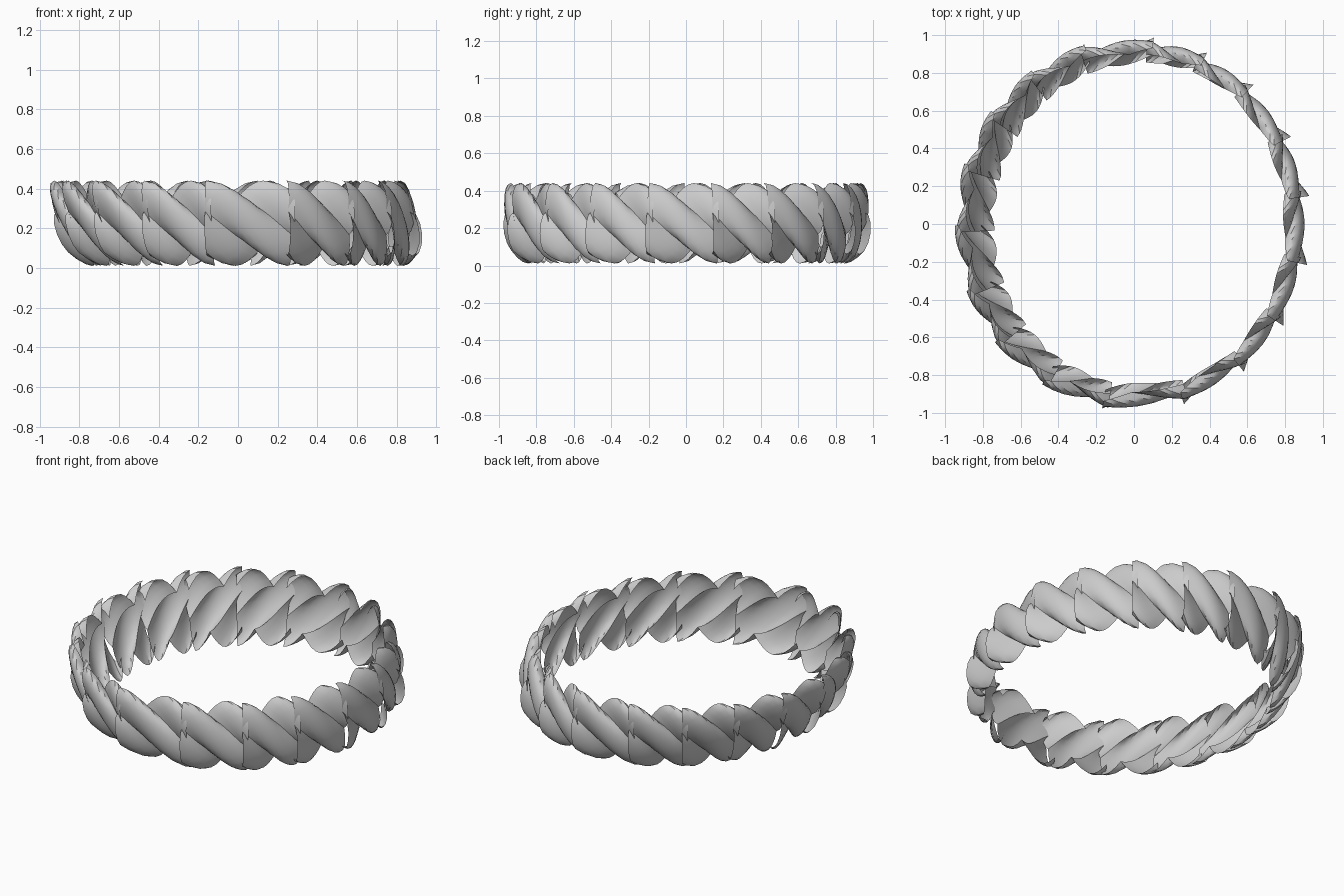
import bpy, bmesh
from math import sin, cos, pi, sqrt, radians

if "Cube" in bpy.data.objects:
    bpy.data.objects.remove(bpy.data.objects["Cube"])

# joints between rope lengths, in degrees round the ring
JOINTS = [-100, -73, -51, -32, -12, 9, 28, 48, 66, 84, 107,
          126, 144, 162, 181, 201, 219, 239, 260]
STEPS = 12          # 15 degrees of twist per step, so the mesh follows the strands
ARC = 12
RX, RY = 0.82, 0.885                    # ring radii
HALF_W, HALF_H, MID_Z = 0.092, 0.215, 0.226


def ring_point(t, u, z):
    """Place a section point (u outward, z up) on the leaning ring."""
    r = u + (0.14 - 0.23 * cos(t)) * z
    return (RX + r) * cos(t), (RY + r) * sin(t), MID_Z + z


def rope_radius(angle, phase):
    """Outline of three round strands laid together."""
    third = 2 * pi / 3
    d = (angle - phase + third / 2) % third - third / 2
    return 0.48 * cos(d) + sqrt(0.52 ** 2 - (0.48 * sin(d)) ** 2)


def rope_length(name, t0, t1):
    """Outer half-shell of a three-strand rope making half a turn."""
    bm = bmesh.new()
    a, b = ring_point(t0, 0, 0), ring_point(t1, 0, 0)
    rows = []
    for i in range(STEPS + 1):
        f = i / STEPS
        t = t0 + (t1 - t0) * f
        mx, my, _ = ring_point(t, 0, 0)
        dx = (a[0] + (b[0] - a[0]) * f - mx) * 0.8   # straighten the piece
        dy = (a[1] + (b[1] - a[1]) * f - my) * 0.8
        row = []
        for j in range(ARC + 1):
            q = -pi / 2 + pi * j / ARC
            r = rope_radius(q, pi / 2 - pi * f)
            u = HALF_W * r * cos(q) + 0.028 * (1 - f) ** 3   # start flares out
            x, y, z = ring_point(t, u, HALF_H * r * sin(q))
            row.append(bm.verts.new((x + dx, y + dy, z)))
        rows.append(row)
    for r0, r1 in zip(rows, rows[1:]):
        bm.faces.new((r0[0], r1[0], r0[1]))
        for j in range(1, ARC):
            bm.faces.new((r0[j], r1[j - 1], r1[j], r0[j + 1]))
        bm.faces.new((r0[ARC], r1[ARC - 1], r1[ARC]))
    # fix the one quad order that shares an edge with each border triangle
    bmesh.ops.recalc_face_normals(bm, faces=bm.faces[:])
    me = bpy.data.meshes.new(name)
    bm.to_mesh(me)
    bm.free()
    ob = bpy.data.objects.new(name, me)
    bpy.context.collection.objects.link(ob)
    bpy.ops.object.select_all(action='DESELECT')
    ob.select_set(True)
    bpy.context.view_layer.objects.active = ob
    bpy.ops.object.shade_smooth_by_angle(angle=radians(40))


# Twisted rope lengths, laid end to end round the ring with a small overlap
for n, (j0, j1) in enumerate(zip(JOINTS, JOINTS[1:])):
    rope_length(f"rope_length_{n + 1}", radians(j0 - 0.5), radians(j1 + 1.5))
